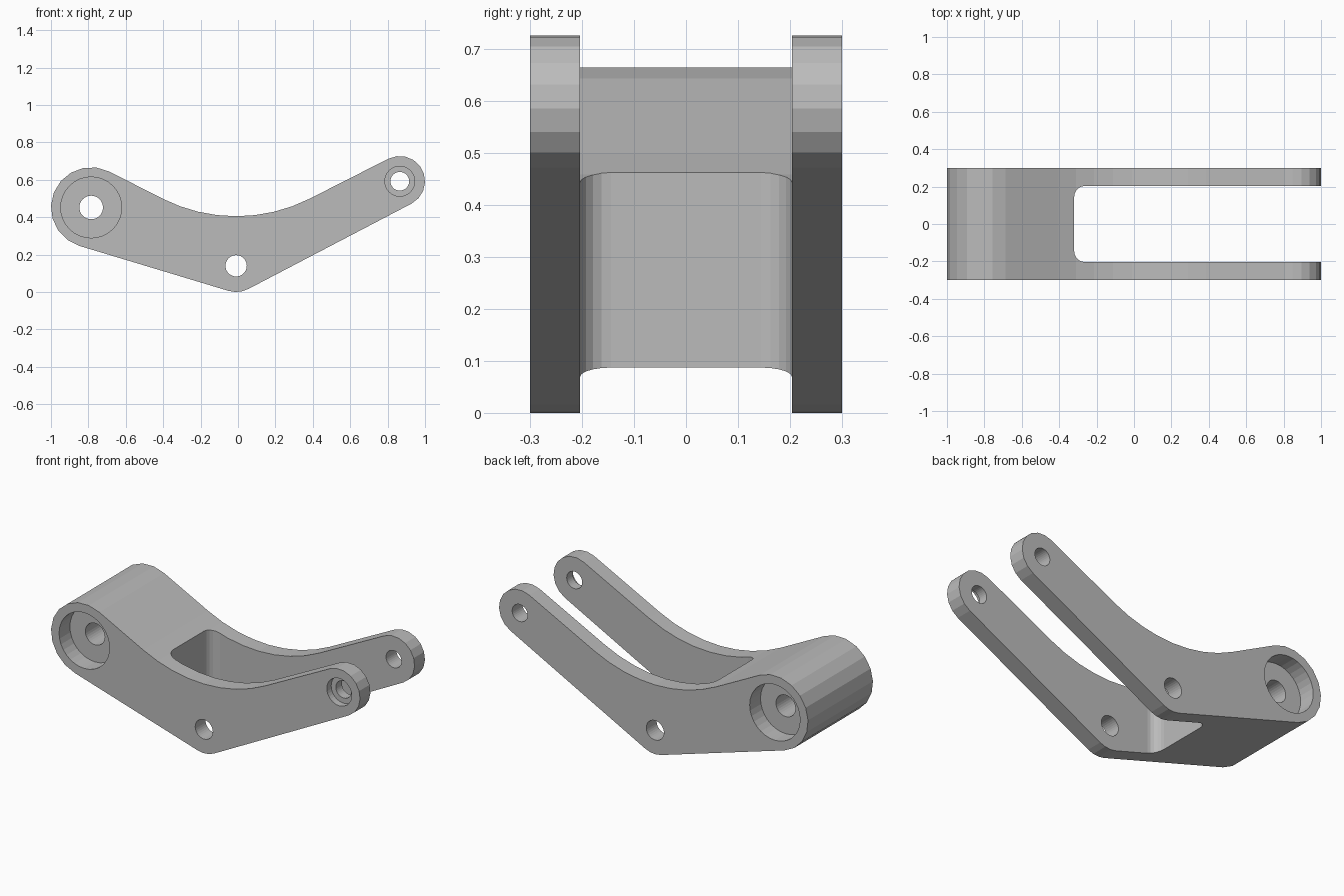
import bpy
import bmesh
import math
from mathutils import Vector

cube = bpy.data.objects.get("Cube")
if cube:
    bpy.data.objects.remove(cube, do_unlink=True)

grey = bpy.data.materials.new("plain grey")
grey.use_nodes = True
grey.diffuse_color = (0.5, 0.5, 0.5, 1)
grey.node_tree.nodes["Principled BSDF"].inputs["Base Color"].default_value = (0.5, 0.5, 0.5, 1)

HALF_DEPTH = 0.3
SLOT_HALF = 0.204


def prism(name, points, extrude):
    """Extrude a closed polygon of 3D points along a vector."""
    bm = bmesh.new()
    face = bm.faces.new([bm.verts.new(p) for p in points])
    out = bmesh.ops.extrude_face_region(bm, geom=[face])
    verts = [v for v in out["geom"] if isinstance(v, bmesh.types.BMVert)]
    bmesh.ops.translate(bm, verts=verts, vec=extrude)
    bmesh.ops.recalc_face_normals(bm, faces=bm.faces)
    mesh = bpy.data.meshes.new(name)
    bm.to_mesh(mesh)
    bm.free()
    obj = bpy.data.objects.new(name, mesh)
    bpy.context.collection.objects.link(obj)
    return obj


def arc(centre, radius, start, end, steps):
    return [centre + radius * Vector((math.cos(a), math.sin(a)))
            for a in (start + (end - start) * i / steps for i in range(steps + 1))]


def tangent(a, b):
    """Normal angle of the line touching two signed circles."""
    (c1, r1), (c2, r2) = a, b
    d = c2 - c1
    return math.atan2(d.y, d.x) - math.acos((r1 - r2) / d.length)


# Side outline: rounded corners joined by tangent lines, concave on top
elbow = Vector((-0.01, 0.14))
tip = Vector((0.865, 0.592))
boss = Vector((-0.785, 0.452))
rounds = [(elbow, 0.14), (tip, 0.135), (Vector((-0.01, 1.275)), -0.87), (boss, 0.215)]
outline = []
for i, (centre, radius) in enumerate(rounds):
    start = tangent(rounds[i - 1], rounds[i])
    end = tangent(rounds[i], rounds[(i + 1) % 4])
    if radius > 0:
        sweep = (end - start) % math.tau
        steps = max(3, round(sweep / math.radians(20)))
    else:
        sweep = -((start - end) % math.tau)
        steps = 8
    outline += arc(centre, radius, start, start + sweep, steps)

arm = prism("rocker_arm", [(p.x, -HALF_DEPTH, p.y) for p in outline],
            (0, 2 * HALF_DEPTH, 0))
arm.data.materials.append(grey)


def cut(cutter):
    """Subtract the cutter from the arm and discard it."""
    cutter.hide_render = True
    mod = arm.modifiers.new("cut", "BOOLEAN")
    mod.operation = "DIFFERENCE"
    mod.solver = "EXACT"
    mod.object = cutter
    bpy.context.view_layer.objects.active = arm
    bpy.ops.object.modifier_apply(modifier=mod.name)
    bpy.data.objects.remove(cutter, do_unlink=True)


def bore(centre, radius, y0, y1, sides=32):
    ring = arc(centre, radius, 0, math.tau, sides)[:-1]
    cut(prism("bore_cutter", [(p.x, y0, p.y) for p in ring], (0, y1 - y0, 0)))


# Fork slot with rounded inner corners
r, back = 0.06, -0.32
slot = [Vector((1.2, SLOT_HALF))]
slot += arc(Vector((back + r, SLOT_HALF - r)), r, math.pi / 2, math.pi, 5)
slot += arc(Vector((back + r, r - SLOT_HALF)), r, math.pi, math.pi * 1.5, 5)
slot += [Vector((1.2, -SLOT_HALF))]
cut(prism("slot_cutter", [(p.x, p.y, -0.2) for p in slot], (0, 0, 1.2)))

# Through holes
for centre, radius in ((boss, 0.063), (elbow, 0.057), (tip, 0.05)):
    bore(centre, radius, -0.5, 0.5)

# Counterbores on both boss faces and on the front fork tip
bore(boss, 0.163, -0.5, -0.2)
bore(boss, 0.163, 0.2, 0.5)
bore(tip, 0.08, -0.5, -0.26)

for poly in arm.data.polygons:
    poly.use_smooth = False
    poly.material_index = 0
